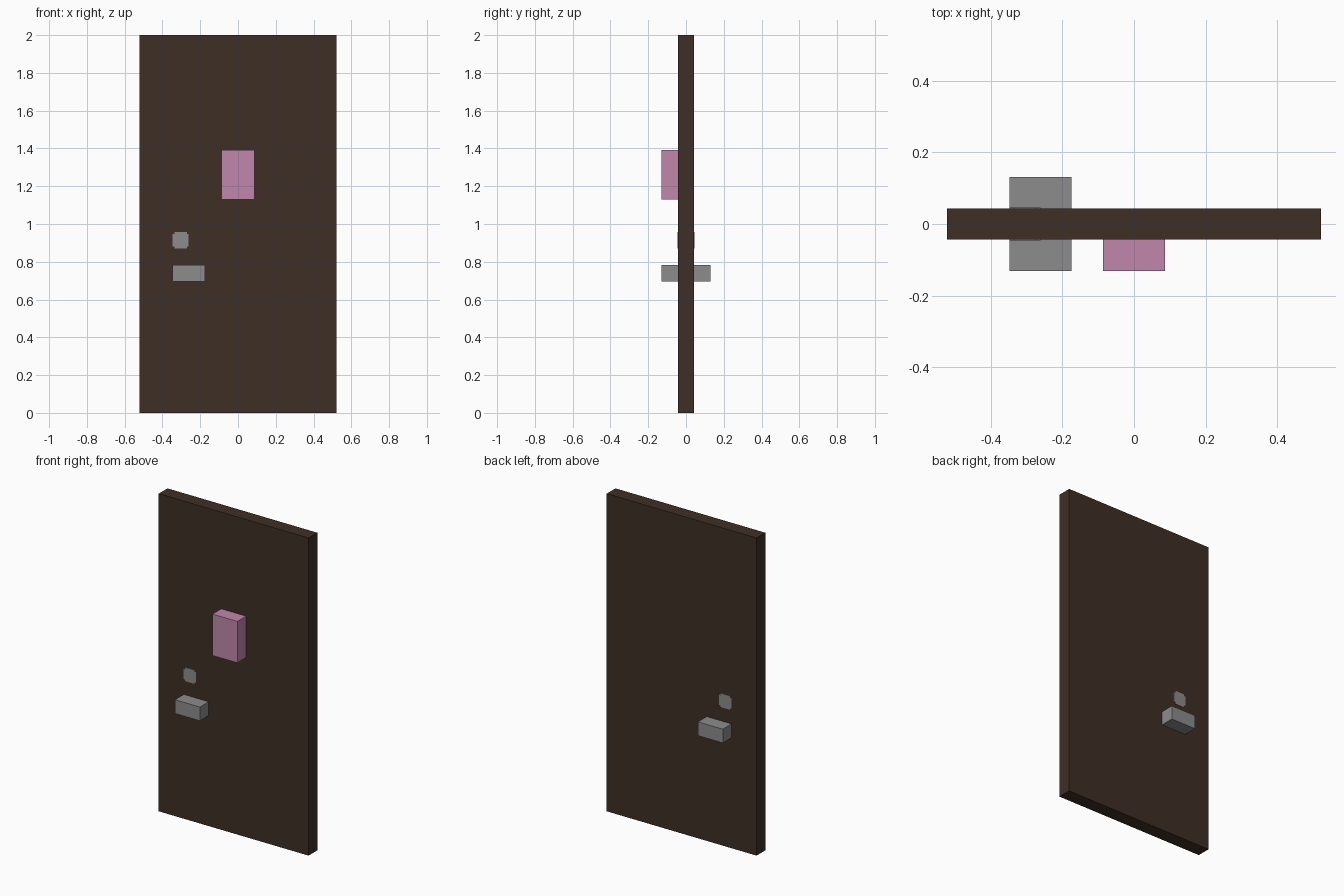
import bpy, bmesh

old = bpy.data.objects.get("Cube")
if old:
    bpy.data.objects.remove(old, do_unlink=True)

U = 2 / 23  # one block unit; the door is 12 x 1 x 23 units


def material(name, srgb):
    lin = [((c / 255 + 0.055) / 1.055) ** 2.4 for c in srgb] + [1.0]
    m = bpy.data.materials.new(name)
    m.diffuse_color = lin
    m.use_nodes = True
    bsdf = next(n for n in m.node_tree.nodes if n.type == 'BSDF_PRINCIPLED')
    bsdf.inputs["Base Color"].default_value = lin
    bsdf.inputs["Roughness"].default_value = 0.8
    return m


brown = material("dark brown wood", (63, 47, 37))
grey = material("grey metal", (140, 140, 140))
pink = material("pink", (192, 135, 171))


def add_object(name, bm, mat):
    bmesh.ops.recalc_face_normals(bm, faces=bm.faces)
    me = bpy.data.meshes.new(name)
    bm.to_mesh(me)
    bm.free()
    me.materials.append(mat)
    ob = bpy.data.objects.new(name, me)
    bpy.context.collection.objects.link(ob)
    return ob


def box(name, lo, hi, mat):
    """Box between two corners given in block units."""
    bm = bmesh.new()
    bmesh.ops.create_cube(bm, size=1)
    for v in bm.verts:
        v.co = [(lo[i] if v.co[i] < 0 else hi[i]) * U for i in range(3)]
    return add_object(name, bm, mat)


def lock_plate(name, side):
    """Thin square plate with a small step notched out of each corner."""
    cx, cz, r, n = -3.5, 10.5, 0.5, 0.38
    quarter = [(r, -n), (r, n), (n, n)]
    pts = []
    for _ in range(4):
        pts += quarter
        quarter = [(-z, x) for x, z in quarter]
    bm = bmesh.new()
    y = side * 0.5 * U
    face = bm.faces.new([bm.verts.new(((cx + x) * U, y, (cz + z) * U))
                         for x, z in pts])
    ext = bmesh.ops.extrude_face_region(bm, geom=[face], use_keep_orig=True)
    moved = [g for g in ext["geom"] if isinstance(g, bmesh.types.BMVert)]
    bmesh.ops.translate(bm, verts=moved, vec=(0, side * 0.002, 0))
    return add_object(name, bm, grey)


# Door slab
box("door_panel", (-6, -0.5, 0), (6, 0.5, 23), brown)

# Block mounted on the front
box("front_box", (-1, -1.5, 13), (1, -0.5, 16), pink)

# Handle and lock plate on both sides
for label, side in (("front", -1), ("back", 1)):
    y0, y1 = sorted((side * 0.5, side * 1.5))
    box(label + "_handle", (-4, y0, 8), (-2, y1, 9), grey)
    lock_plate(label + "_lock_plate", side)
